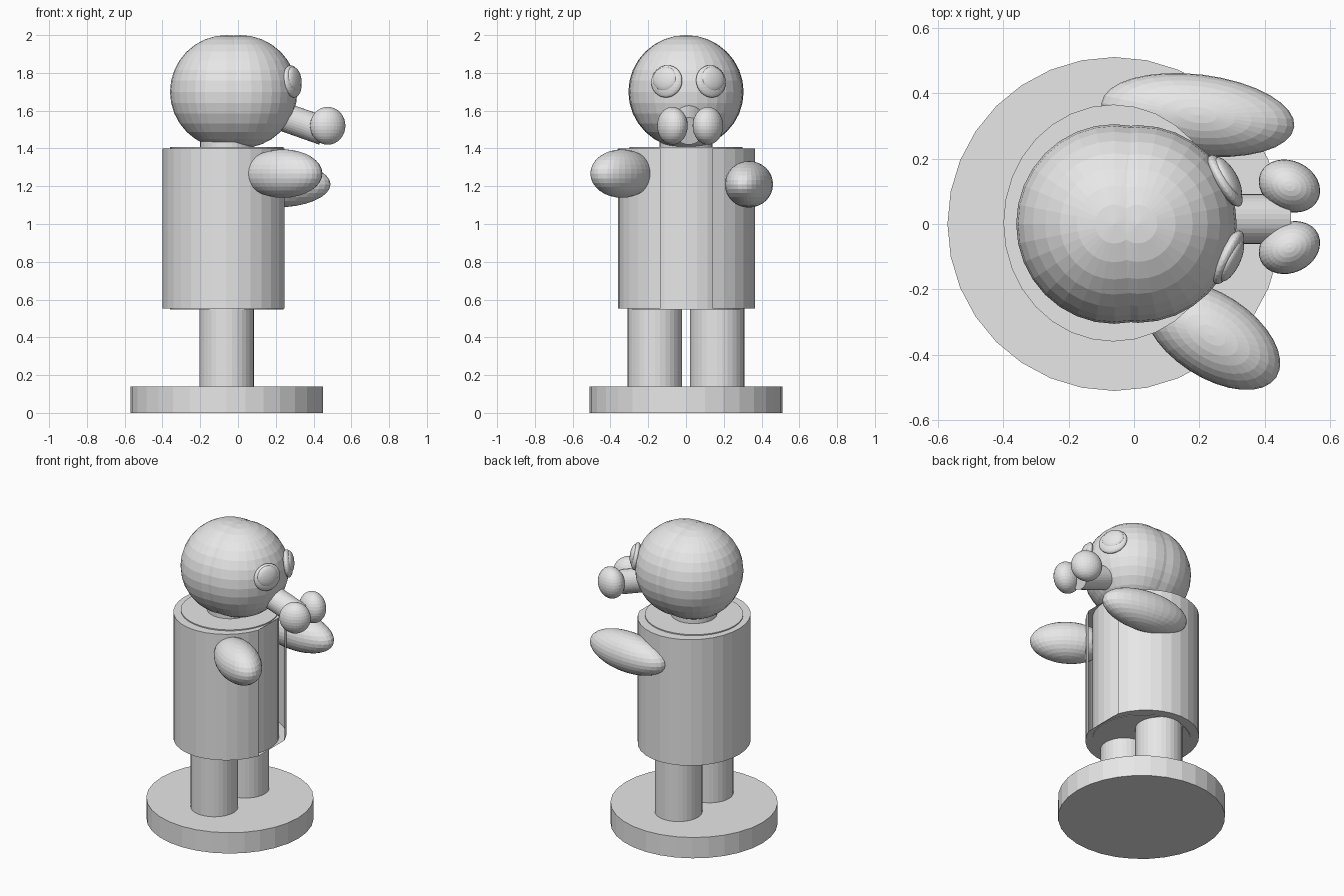
import bpy, bmesh, math
from mathutils import Matrix, Vector

if "Cube" in bpy.data.objects:
    bpy.data.objects.remove(bpy.data.objects["Cube"])

grey = bpy.data.materials.new("plain_grey")
grey.diffuse_color = (0.8, 0.8, 0.8, 1)
grey.use_nodes = True
grey.node_tree.nodes["Principled BSDF"].inputs["Base Color"].default_value = grey.diffuse_color


def finish(name, bm):
    bmesh.ops.recalc_face_normals(bm, faces=bm.faces)
    mesh = bpy.data.meshes.new(name)
    bm.to_mesh(mesh)
    bm.free()
    mesh.materials.append(grey)
    ob = bpy.data.objects.new(name, mesh)
    bpy.context.collection.objects.link(ob)
    return ob


def ellipsoid(name, loc, radii, turn=0, tilt=0):
    """Stretched sphere, turned about z after a tilt about y (degrees)."""
    bm = bmesh.new()
    m = (Matrix.Translation(loc) @ Matrix.Rotation(math.radians(turn), 4, 'Z')
         @ Matrix.Rotation(math.radians(tilt), 4, 'Y') @ Matrix.Diagonal((*radii, 1)))
    bmesh.ops.create_uvsphere(bm, u_segments=32, v_segments=16, radius=1, matrix=m)
    return finish(name, bm)


def rod(name, start, end, radius):
    """Capped cylinder between two points."""
    bm = bmesh.new()
    a, b = Vector(start), Vector(end)
    d = b - a
    m = Matrix.Translation((a + b) / 2) @ d.to_track_quat('Z', 'Y').to_matrix().to_4x4()
    bmesh.ops.create_cone(bm, cap_ends=True, segments=32, radius1=radius, radius2=radius,
                          depth=d.length, matrix=m)
    return finish(name, bm)


CX = -0.06

# Base, legs, body and neck
rod("base", (CX, 0, 0), (CX, 0, 0.14), 0.51)
for side, s in (("left", 1), ("right", -1)):
    rod(side + "_leg", (CX, s * 0.165, 0.13), (CX, s * 0.165, 0.56), 0.145)
rod("body", (CX, 0, 0.548), (CX, 0, 1.407), 0.30)
rod("neck", (CX, 0, 1.39), (CX, 0, 1.50), 0.14)

# Coat: oval shell open at the front, with flat top and bottom
bm = bmesh.new()
rings = []
for z in (0.552, 1.40):
    ring = []
    for i in range(2, 31):
        t = math.tau * i / 32
        ring.append(bm.verts.new((-0.063 + 0.336 * math.cos(t), 0.003 + 0.362 * math.sin(t), z)))
    bm.faces.new(ring)
    rings.append(ring)
for i in range(28):
    bm.faces.new((rings[0][i], rings[0][i + 1], rings[1][i + 1], rings[1][i]))
finish("coat", bm)

# Head: two overlapping balls
ellipsoid("back_of_head", (CX, 0, 1.70), (0.30, 0.305, 0.30))
ellipsoid("face", (0.012, 0, 1.70), (0.302, 0.302, 0.30))

# Eyes with raised pupils
for side, y, x, turn in (("left", 0.132, 0.278, 31), ("right", -0.102, 0.288, -26)):
    ellipsoid(side + "_eye", (x, y, 1.755), (0.03, 0.09, 0.086), turn, -8)
    n = Vector((math.cos(math.radians(turn)), math.sin(math.radians(turn)), 0))
    sign = 1 if y > 0 else -1
    ellipsoid(side + "_pupil", Vector((x, y + sign * 0.005, 1.767)) + n * 0.01,
              (0.026, 0.07, 0.066), turn, -8)

# Snout with two round tips
rod("snout", (0.12, 0.015, 1.61), (0.455, 0.015, 1.492), 0.076)
ellipsoid("left_snout_tip", (0.475, 0.116, 1.52), (0.097, 0.077, 0.10), -25)
ellipsoid("right_snout_tip", (0.475, -0.072, 1.52), (0.097, 0.077, 0.10), 25)

# Arms
ellipsoid("left_arm", (0.195, 0.333, 1.21), (0.297, 0.124, 0.123), -7)
ellipsoid("right_arm", (0.238, -0.34, 1.267), (0.235, 0.128, 0.128), -33)
